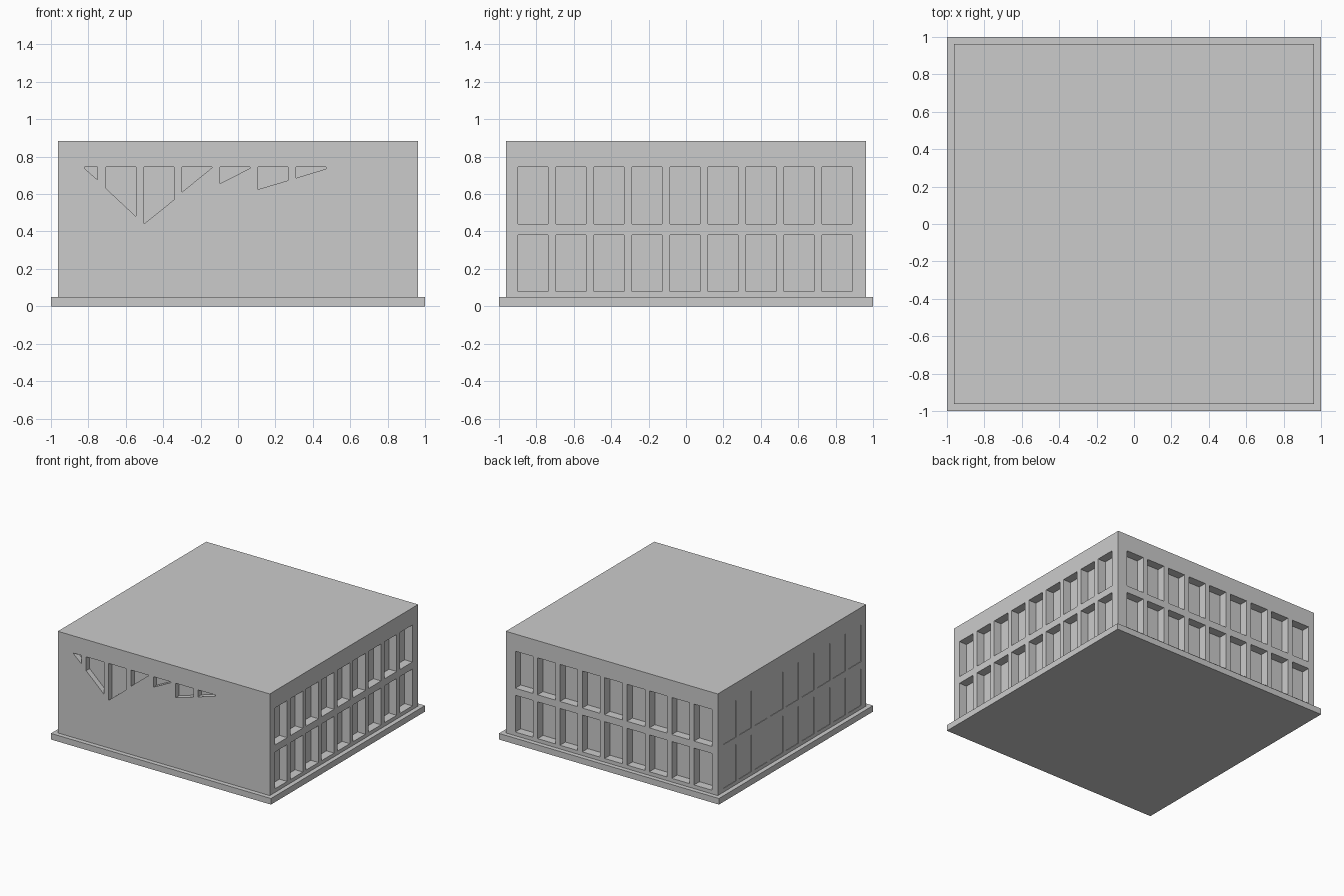
import bpy, bmesh
from mathutils import Vector

if "Cube" in bpy.data.objects:
    bpy.data.objects.remove(bpy.data.objects["Cube"])

HALF = 0.963                 # half width of the walls
Z0, Z1 = 0.05, 0.885         # wall bottom and roof height


def box(name, half, z0, z1):
    bpy.ops.mesh.primitive_cube_add(size=1, location=(0, 0, (z0 + z1) / 2))
    ob = bpy.context.object
    ob.name = name
    ob.scale = (half * 2, half * 2, z1 - z0)
    bpy.ops.object.transform_apply(location=True, scale=True)
    return ob


def prism(bm, side, outline, depth):
    """Prism through a wall; outline is (distance along wall, z)."""
    place = {
        "front": lambda u, z, d: (u, -HALF + d, z),
        "back": lambda u, z, d: (u, HALF - d, z),
        "right": lambda u, z, d: (HALF - d, u, z),
        "left": lambda u, z, d: (-HALF + d, u, z),
    }[side]
    outer = [bm.verts.new(Vector(place(u, z, -0.02))) for u, z in outline]
    inner = [bm.verts.new(Vector(place(u, z, depth))) for u, z in outline]
    bm.faces.new(outer)
    bm.faces.new(inner[::-1])
    n = len(outline)
    for i in range(n):
        j = (i + 1) % n
        bm.faces.new((outer[j], outer[i], inner[i], inner[j]))


# Plinth and main block
box("base_slab", 1.0, 0.0, Z0)
walls = box("building_walls", HALF, Z0, Z1)

bm = bmesh.new()

# Two rows of nine windows; the left side is almost flush
WIDTH, PITCH = 0.161, 0.2032
for side, start, depth in (("right", -0.898, 0.07),
                           ("back", -0.909, 0.07),
                           ("left", -0.898, 0.004)):
    for col in range(9):
        a = start + col * PITCH
        b = a + WIDTH
        for lo, hi in ((0.08, 0.382), (0.44, 0.744)):
            prism(bm, side, [(a, lo), (b, lo), (b, hi), (a, hi)], depth)

# Slanted openings on the front: (left, right, bottom at left, bottom at right)
TOP = 0.744
for a, b, za, zb in ((-0.82, -0.75, 0.737, 0.675),
                     (-0.706, -0.545, 0.63, 0.48),
                     (-0.503, -0.342, 0.44, 0.57),
                     (-0.30, -0.139, 0.61, 0.741),
                     (-0.096, 0.065, 0.657, 0.738),
                     (0.107, 0.268, 0.625, 0.673),
                     (0.31, 0.471, 0.686, 0.735)):
    prism(bm, "front", [(a, za), (b, zb), (b, TOP), (a, TOP)], 0.045)

bmesh.ops.recalc_face_normals(bm, faces=bm.faces)
mesh = bpy.data.meshes.new("window_cutter")
bm.to_mesh(mesh)
bm.free()
cutter = bpy.data.objects.new("window_cutter", mesh)
bpy.context.collection.objects.link(cutter)
cutter.hide_render = True

# Carve the windows, then drop the cutter
mod = walls.modifiers.new("windows", "BOOLEAN")
mod.operation = "DIFFERENCE"
mod.solver = "EXACT"
mod.object = cutter
bpy.context.view_layer.objects.active = walls
bpy.ops.object.modifier_apply(modifier=mod.name)
bpy.data.objects.remove(cutter)
